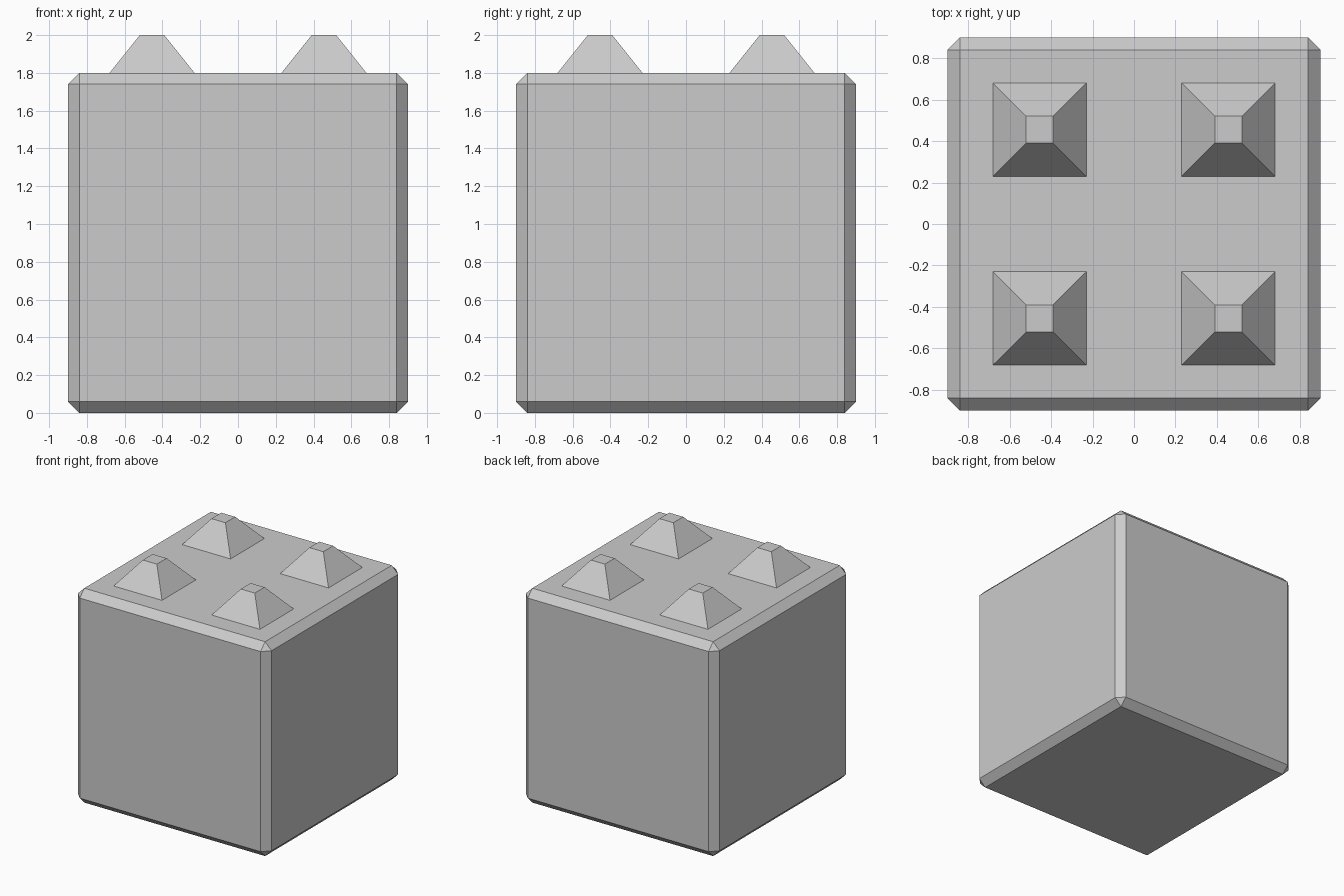
import bpy
from math import pi, sqrt

if "Cube" in bpy.data.objects:
    bpy.data.objects.remove(bpy.data.objects["Cube"])

# Chamfered cube body
bpy.ops.mesh.primitive_cube_add(size=1.8, location=(0, 0, 0.9))
body = bpy.context.object
body.name = "block_body"
bevel = body.modifiers.new("chamfer", 'BEVEL')
bevel.width = 0.06
bevel.segments = 1
bevel.limit_method = 'NONE'

# Four truncated-pyramid studs on top
BASE, TOP, HEIGHT, OFFSET = 0.225, 0.065, 0.2, 0.455
for side, x in (("left", -OFFSET), ("right", OFFSET)):
    for end, y in (("front", -OFFSET), ("back", OFFSET)):
        bpy.ops.mesh.primitive_cone_add(
            vertices=4, radius1=BASE * sqrt(2), radius2=TOP * sqrt(2),
            depth=HEIGHT, location=(x, y, 1.8 + HEIGHT / 2),
            rotation=(0, 0, pi / 4))
        stud = bpy.context.object
        stud.name = f"stud_{end}_{side}"
        bpy.ops.object.transform_apply(location=False, rotation=True, scale=False)
